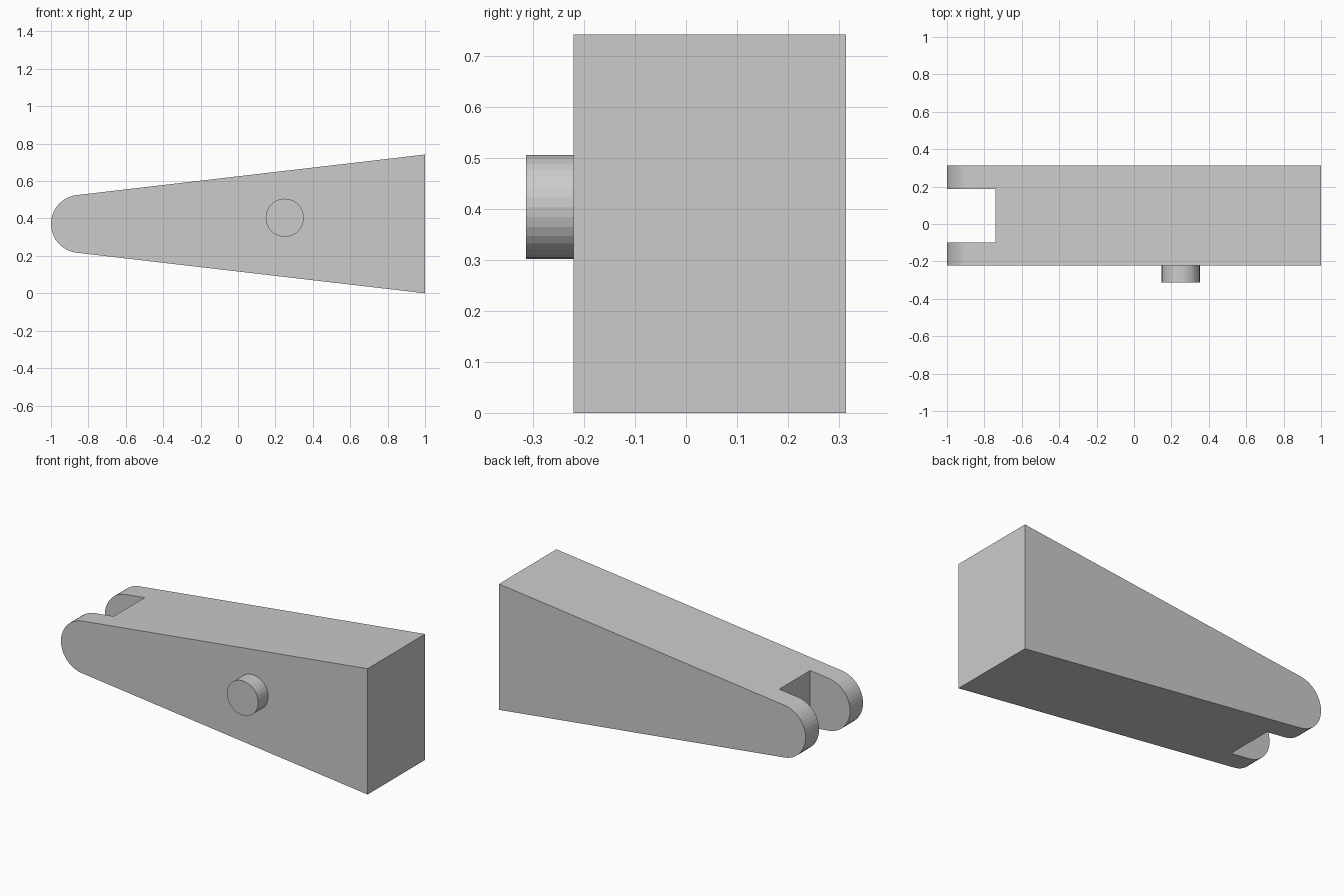
import bpy
import bmesh
from math import sin, cos, pi, radians

if "Cube" in bpy.data.objects:
    bpy.data.objects.remove(bpy.data.objects["Cube"])


def prism(name, profile, y0, y1):
    """Extrude an x-z outline from y0 to y1."""
    bm = bmesh.new()
    face = bm.faces.new([bm.verts.new((x, y0, z)) for x, z in profile])
    ext = bmesh.ops.extrude_face_region(bm, geom=[face])
    verts = [g for g in ext["geom"] if isinstance(g, bmesh.types.BMVert)]
    bmesh.ops.translate(bm, verts=verts, vec=(0, y1 - y0, 0))
    bmesh.ops.recalc_face_normals(bm, faces=bm.faces)
    mesh = bpy.data.meshes.new(name)
    bm.to_mesh(mesh)
    bm.free()
    obj = bpy.data.objects.new(name, mesh)
    bpy.context.collection.objects.link(obj)
    return obj


def arc(cx, cz, r, start, end, steps):
    return [(cx + r * cos(start + (end - start) * i / steps),
             cz + r * sin(start + (end - start) * i / steps))
            for i in range(steps + 1)]


# Tapered arm with a rounded nose tangent to both sloping sides
tilt = radians(6.6)
nose = arc(-0.845, 0.371, 0.155, pi / 2 + tilt, 3 * pi / 2 - tilt, 20)
arm = prism("tapered_arm", [(1, 0), (1, 0.742)] + nose, -0.221, 0.314)

# Slot that splits the nose into two fork cheeks
cutter = prism("slot_cutter", [(-1.2, -0.2), (-0.74, -0.2), (-0.74, 1), (-1.2, 1)],
               -0.1, 0.188)
cutter.hide_render = True
slot = arm.modifiers.new("slot", "BOOLEAN")
slot.operation = "DIFFERENCE"
slot.solver = "EXACT"
slot.object = cutter
bpy.context.view_layer.objects.active = arm
bpy.ops.object.modifier_apply(modifier=slot.name)
bpy.data.objects.remove(cutter, do_unlink=True)

# Round pivot pin on the front side
prism("pivot_pin", arc(0.25, 0.404, 0.102, 0, 2 * pi, 32)[:-1], -0.314, -0.216)
